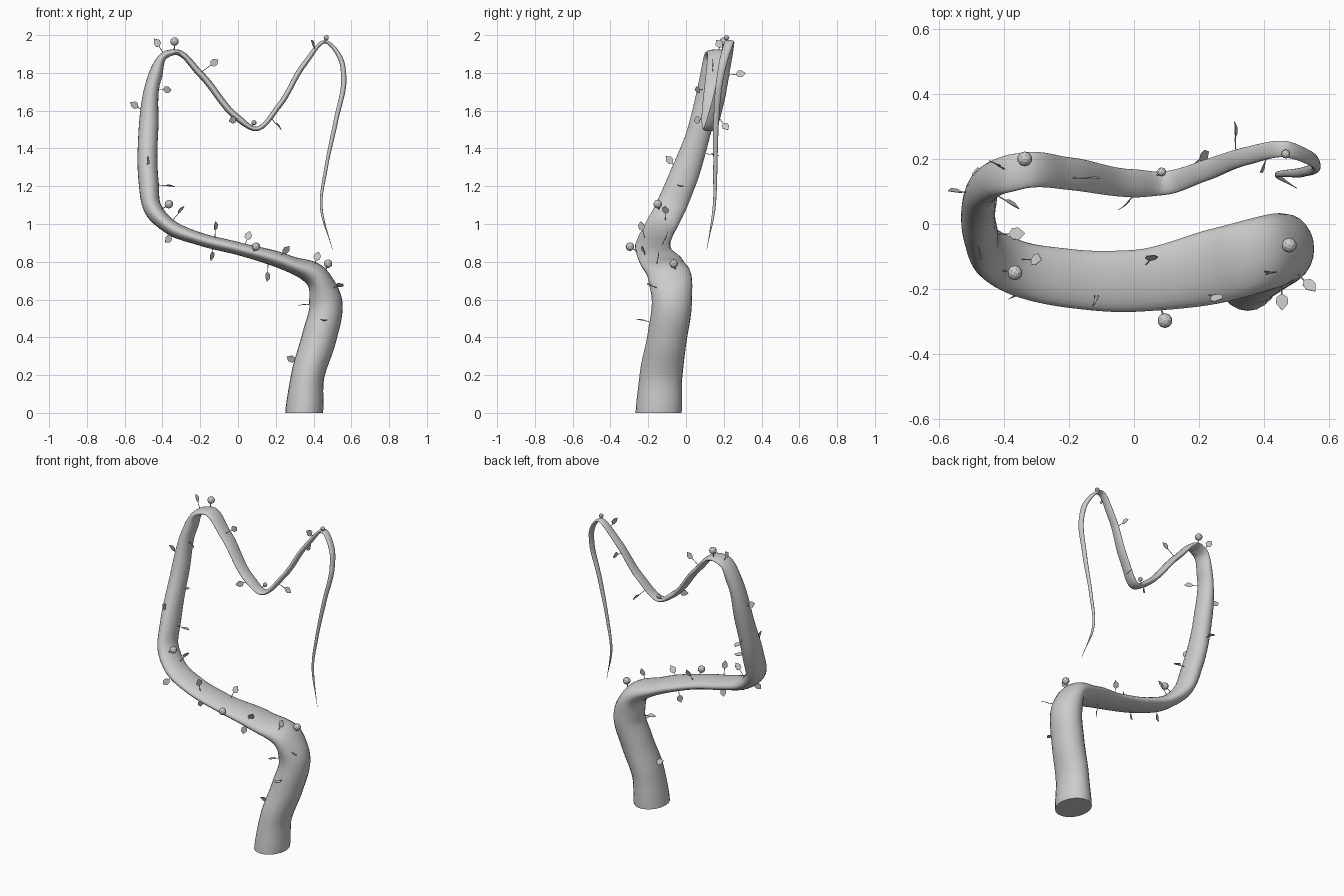
import bpy, bmesh, math
from mathutils import Vector, Matrix

if "Cube" in bpy.data.objects:
    bpy.data.objects.remove(bpy.data.objects["Cube"])

# Vine path: x, y, z, half depth (along y), half thickness
PATH = [
    (.35, -.145, 0, .122, .10), (.37, -.132, .2, .113, .088),
    (.43, -.10, .4, .105, .092), (.465, -.075, .58, .106, .088),
    (.42, -.085, .715, .115, .065), (.27, -.125, .79, .115, .043),
    (0, -.175, .87, .095, .034), (-.2, -.167, .92, .09, .034),
    (-.36, -.135, .985, .085, .04), (-.45, -.085, 1.08, .08, .048),
    (-.473, -.025, 1.22, .077, .053), (-.474, .072, 1.5, .063, .052),
    (-.44, .132, 1.78, .058, .037), (-.385, .155, 1.895, .057, .020),
    (-.335, .165, 1.91, .055, .015), (-.2, .155, 1.795, .05, .018),
    (0, .125, 1.56, .043, .018), (.09, .125, 1.503, .036, .012),
    (.22, .165, 1.63, .033, .014), (.35, .21, 1.845, .028, .014),
    (.465, .23, 1.965, .025, .009), (.545, .20, 1.87, .022, .013),
    (.56, .18, 1.77, .018, .014), (.52, .16, 1.555, .015, .012),
    (.465, .155, 1.29, .011, .009), (.44, .15, 1.10, .008, .007),
    (.50, .11, .865, .001, .001)]
SIDES, STEPS = 24, 8


def make_object(name, bm, smooth=False):
    bmesh.ops.recalc_face_normals(bm, faces=bm.faces)
    me = bpy.data.meshes.new(name)
    bm.to_mesh(me)
    bm.free()
    ob = bpy.data.objects.new(name, me)
    bpy.context.collection.objects.link(ob)
    if smooth:
        bpy.ops.object.select_all(action='DESELECT')
        ob.select_set(True)
        bpy.context.view_layer.objects.active = ob
        bpy.ops.object.shade_smooth_by_angle(angle=math.radians(50))
    return ob


def sample_path():
    pts = [Vector(p[:3]) for p in PATH]
    h = [(b - a).length for a, b in zip(pts, pts[1:])]
    s = [(b - a) / l for a, b, l in zip(pts, pts[1:], h)]
    m = [s[0]] + [(s[i - 1] * h[i] + s[i] * h[i - 1]) / (h[i] + h[i - 1])
                  for i in range(1, len(h))] + [s[-1]]
    out = []
    for i in range(len(h)):
        for k in range(STEPS + (i == len(h) - 1)):
            t = k / STEPS
            p = (pts[i] * (2*t**3 - 3*t*t + 1) + m[i] * h[i] * (t**3 - 2*t*t + t)
                 + pts[i+1] * (3*t*t - 2*t**3) + m[i+1] * h[i] * (t**3 - t*t))
            w = t * t * (3 - 2 * t)
            r = [PATH[i][j] * (1 - w) + PATH[i+1][j] * w for j in (3, 4)]
            out.append((p, r[0], r[1]))
    return out


# Main tapered vine
samples = sample_path()
bm = bmesh.new()
rings = []
for i, (p, a, b) in enumerate(samples):
    tan = (samples[min(i+1, len(samples)-1)][0] - samples[max(i-1, 0)][0]).normalized()
    if i == 0:
        tan = Vector((0, 0, 1))
    side = Vector((0, 1, 0))
    side = (side - tan * side.dot(tan)).normalized()
    up = tan.cross(side)
    rings.append([bm.verts.new(p + side * a * math.cos(q) + up * b * math.sin(q))
                  for q in (2 * math.pi * j / SIDES for j in range(SIDES))])
for r0, r1 in zip(rings, rings[1:]):
    for j in range(SIDES):
        k = (j + 1) % SIDES
        bm.faces.new((r0[j], r0[k], r1[k], r1[j]))
bm.faces.new(rings[0])
bm.faces.new(rings[-1])
surface = [v.co.copy() for r in rings for v in r]
make_object("vine", bm, True)


def add_stem(bm, a, b, r):
    d = b - a
    if d.length < 1e-4:
        return
    mat = Matrix.Translation((a + b) / 2) @ d.to_track_quat('Z', 'Y').to_matrix().to_4x4()
    bmesh.ops.create_cone(bm, cap_ends=True, segments=5, radius1=r, radius2=r,
                          depth=d.length, matrix=mat)


def nearest(c):
    return min(surface, key=lambda v: (v - c).length_squared)


# Leaves: blade centre and the axis the blade roughly faces
LEAVES = [
    (.28, -.13, .285, 'Y'), (.455, -.24, .49, 'Z'), (.34, -.13, .57, 'Z'),
    (.54, -.19, .675, 'M'), (.42, -.15, .83, 'Y'), (.255, -.225, .865, 'M'),
    (.155, -.16, .72, 'M'), (.055, -.105, .94, 'Y'), (-.12, -.235, .99, 'M'),
    (-.14, -.19, .83, 'M'), (-.37, -.22, .92, 'M'), (-.30, -.11, 1.075, 'Z'),
    (-.36, -.03, 1.20, 'Z'), (-.477, -.09, 1.34, 'X'), (-.55, .10, 1.63, 'Y'),
    (-.48, .15, 1.365, 'Z'), (-.375, .06, 1.71, 'Y'), (-.43, .185, 1.96, 'Y'),
    (-.125, .14, 1.855, 'Y'), (-.03, .06, 1.55, 'X'), (.215, .21, 1.515, 'X'),
    (.31, .29, 1.795, 'X'), (.395, .175, 1.955, 'M')]
AXES = {'X': Vector((1, .1, .2)), 'Y': Vector((.2, 1, .3)),
        'Z': Vector((.1, .2, 1)), 'M': Vector((.8, -.6, .5))}
OUTLINE = [(-.5, 0), (-.28, .33), (.1, .36), (.5, 0), (.1, -.36), (-.28, -.33)]
bm = bmesh.new()
for x, y, z, ax in LEAVES:
    c = Vector((x, y, z))
    root = nearest(c)
    d = (c - root).normalized()
    n = AXES[ax]
    n = (n - d * n.dot(d)).normalized()
    w = n.cross(d)
    add_stem(bm, root, c - d * .024, .002)
    loops = [[bm.verts.new(c + (d * u + w * v) * .052 + n * (o + abs(v) * .01))
              for u, v in OUTLINE] for o in (.001, -.001)]
    bm.faces.new(loops[0])
    bm.faces.new(loops[1][::-1])
    for j in range(6):
        k = (j + 1) % 6
        bm.faces.new((loops[0][j], loops[1][j], loops[1][k], loops[0][k]))
make_object("leaves", bm)

# Round buds on short stalks
BUDS = [(.477, -.065, .79, .023), (.095, -.297, .88, .023), (-.366, -.15, 1.105, .023),
        (-.336, .20, 1.966, .023), (.085, .16, 1.536, .014), (.467, .215, 1.986, .014)]
bm = bmesh.new()
for x, y, z, r in BUDS:
    c = Vector((x, y, z))
    bmesh.ops.create_icosphere(bm, subdivisions=2, radius=r, matrix=Matrix.Translation(c))
    add_stem(bm, nearest(c), c, .003)
make_object("buds", bm)
